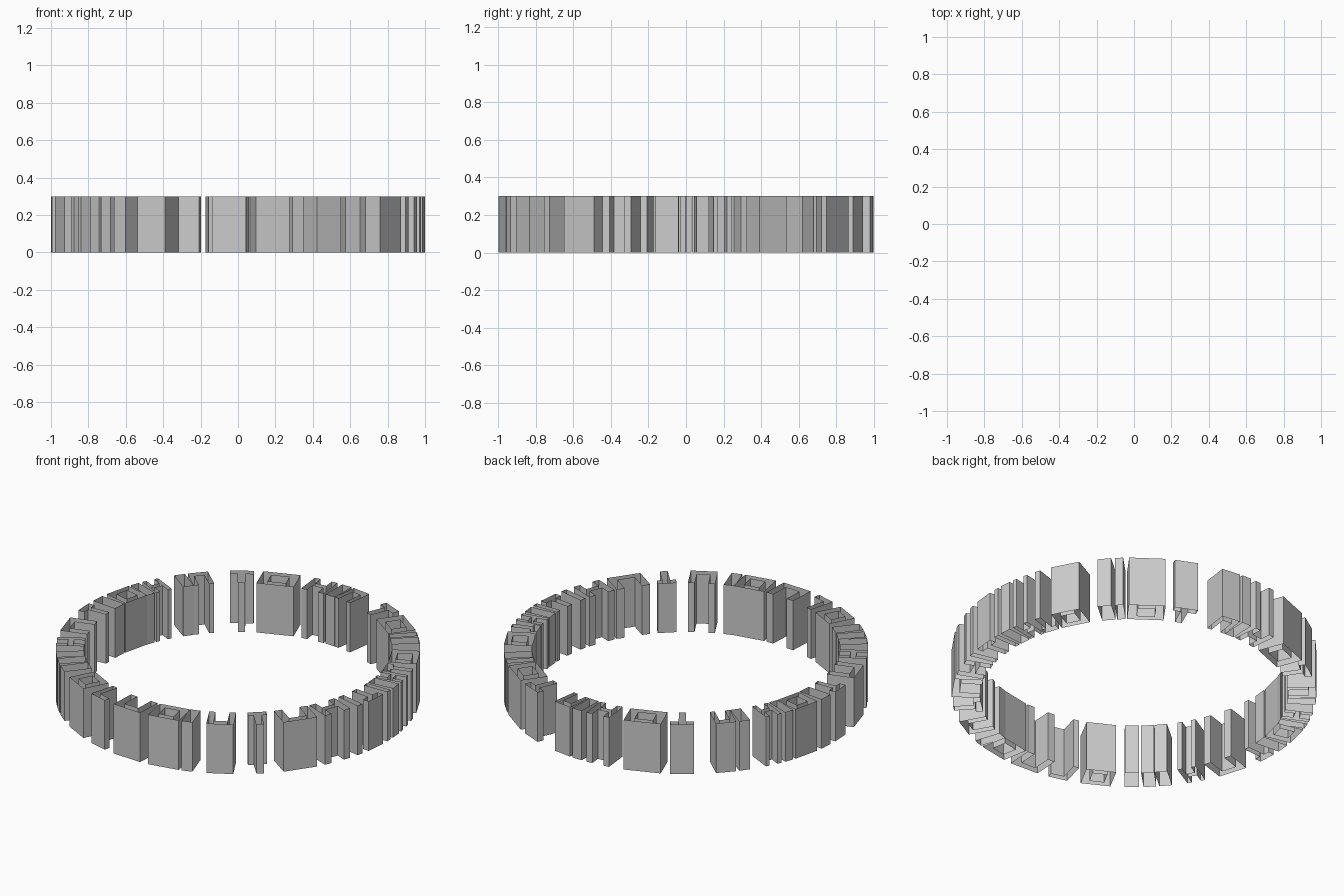
import bpy
from math import radians, sin, cos

if "Cube" in bpy.data.objects:
    bpy.data.objects.remove(bpy.data.objects["Cube"])

HEIGHT, OUTER, DEPTH = 0.30, 1.0, 0.155

# Wall profiles: (across, inward), both 0..1. Each is a closed wall with open top and bottom.
PROFILES = {
    "bar": [[(0, 0), (1, 0), (1, 1), (0, 1)]],
    "channel": [[(0, 0), (1, 0), (1, 1), (.76, 1), (.76, .25), (.24, .25), (.24, 1), (0, 1)]],
    "tee": [[(.3, 0), (.7, 0), (.7, .75), (1, .75), (1, 1), (0, 1), (0, .75), (.3, .75)]],
    "angle": [[(0, 0), (1, 0), (1, .22), (.3, .22), (.3, 1), (0, 1)]],
    "hollow": [[(0, 0), (1, 0), (1, 1), (0, 1)],
               [(.25, .22), (.25, .78), (.75, .78), (.75, .22)]],
    "step": [[(0, 0), (1, 0), (1, .25), (.65, .25), (.65, 1), (.35, 1), (.35, .25), (0, .25)]],
    "bridge": [[(0, 0), (.25, 0), (.25, .4), (.75, .4), (.75, 0), (1, 0), (1, 1),
                (.75, 1), (.75, .6), (.25, .6), (.25, 1), (0, 1)]],
}

# Segments around the ring, in degrees from +x: start, end, profile
SEGMENTS = [
    (-142, -138, "bar"), (-137, -133, "bar"), (-131.5, -127, "bar"),
    (-122.5, -113, "hollow"), (-108.5, -102, "angle"), (-98, -87.5, "channel"),
    (-84.5, -74, "hollow"), (-73, -69.5, "bar"), (-65, -56.5, "channel"),
    (-51, -45, "tee"), (-40.5, -29.3, "channel"), (-26.5, -17, "bridge"),
    (-14, -12, "bar"), (-9.3, -2.3, "step"), (0, 1.7, "bar"), (3.2, 7, "bar"),
    (8.5, 14, "bridge"), (15.5, 20.5, "tee"), (23, 32.5, "hollow"),
    (38.5, 42.8, "bar"), (44, 46.6, "bar"), (48.5, 60, "hollow"), (63, 70.5, "step"),
    (79, 85.5, "channel"), (86.5, 90, "bar"), (92, 100, "bridge"),
    (105, 117, "hollow"), (120, 127.5, "step"), (134.5, 141, "channel"),
    (142, 145.5, "bar"), (151, 156.5, "bridge"), (158, 161, "bar"),
    (162, 171, "hollow"), (173, 177.5, "bar"), (180, 186, "step"),
    (192, 202, "channel"), (207, 213, "bridge"),
]


def wall_segment(name, start_deg, end_deg, profile):
    """Upright wall tube following a profile, set on the ring at an angle."""
    a = radians((start_deg + end_deg) / 2)
    half_angle = radians((end_deg - start_deg) / 2)
    half, face_radius = sin(half_angle) * OUTER, cos(half_angle) * OUTER
    verts, faces = [], []
    for loop in PROFILES[profile]:
        first, n = len(verts), len(loop)
        for z in (0, HEIGHT):
            for u, v in loop:
                t = (2 * u - 1) * half
                r = face_radius - v * DEPTH
                verts.append((r * cos(a) - t * sin(a), r * sin(a) + t * cos(a), z))
        for i in range(n):
            j = (i + 1) % n
            faces.append((first + n + j, first + n + i, first + i, first + j))
    mesh = bpy.data.meshes.new(name)
    mesh.from_pydata(verts, [], faces)
    obj = bpy.data.objects.new(name, mesh)
    bpy.context.collection.objects.link(obj)


# Ring of wall segments
for number, (start, end, profile) in enumerate(SEGMENTS, 1):
    wall_segment(f"ring_{profile}_{number:02d}", start, end, profile)
